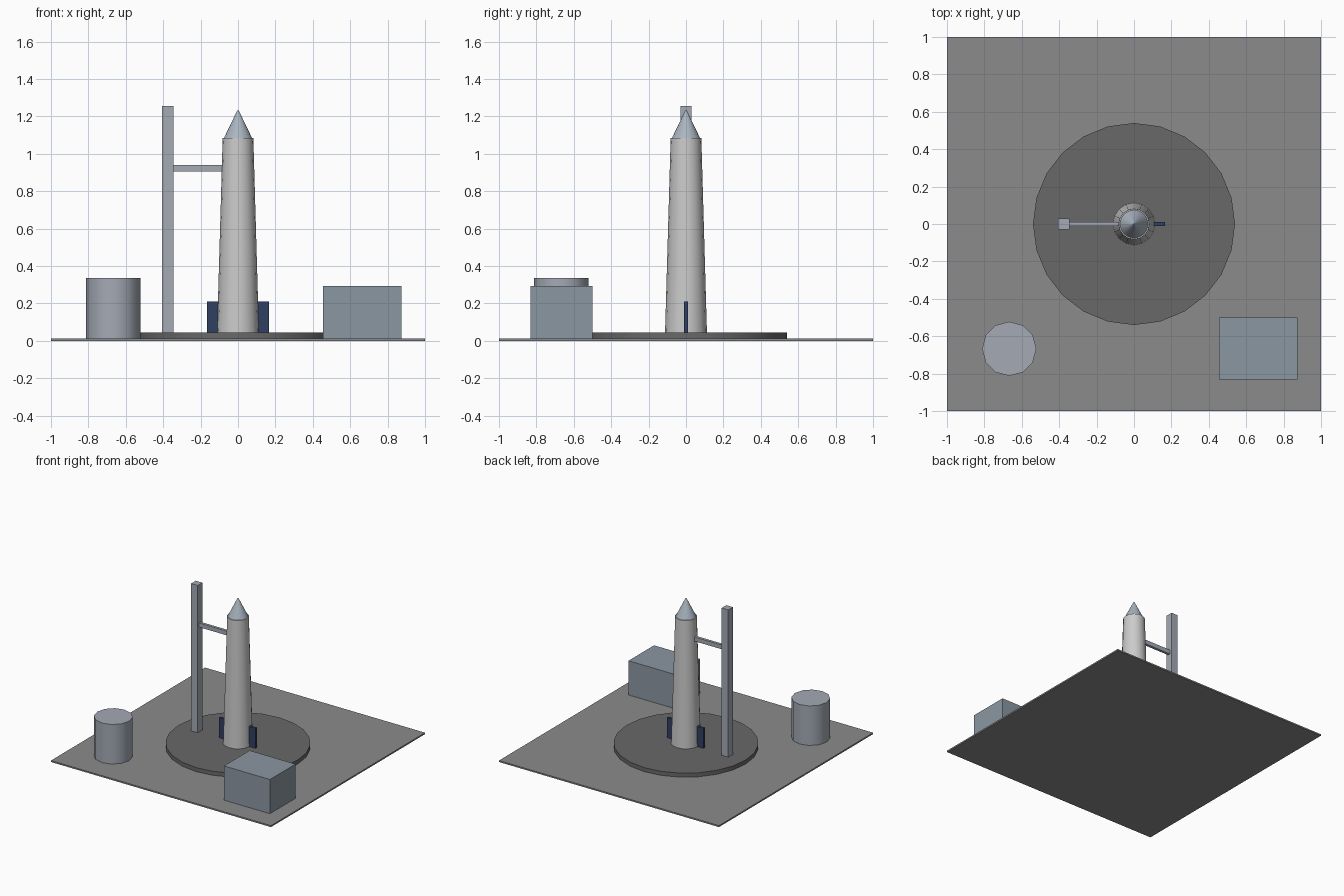
import bpy
import math

if "Cube" in bpy.data.objects:
    bpy.data.objects.remove(bpy.data.objects["Cube"])


def material(name, rgb):
    m = bpy.data.materials.new(name)
    m.diffuse_color = (*rgb, 1)
    m.use_nodes = True
    m.node_tree.nodes["Principled BSDF"].inputs["Base Color"].default_value = m.diffuse_color
    return m


concrete = material("concrete", (0.26, 0.26, 0.26))
asphalt = material("asphalt", (0.14, 0.14, 0.14))
white = material("white_paint", (0.82, 0.82, 0.84))
steel = material("steel", (0.37, 0.40, 0.46))
nose_grey = material("nose_grey", (0.40, 0.46, 0.53))
wall = material("wall", (0.26, 0.31, 0.36))
navy = material("navy", (0.03, 0.05, 0.12))


def box(name, lo, hi, mat):
    """Box between two opposite corners."""
    centre = [(a + b) / 2 for a, b in zip(lo, hi)]
    bpy.ops.mesh.primitive_cube_add(size=1, location=centre)
    ob = bpy.context.object
    ob.name = name
    ob.scale = [b - a for a, b in zip(lo, hi)]
    bpy.ops.object.transform_apply(location=False, rotation=False, scale=True)
    ob.data.materials.append(mat)
    return ob


def tapered(name, x, y, z0, z1, r0, r1, sides, mat):
    """Upright round part with smooth sides and sharp rims."""
    bpy.ops.mesh.primitive_cone_add(vertices=sides, radius1=r0, radius2=r1,
                                    depth=z1 - z0, location=(x, y, (z0 + z1) / 2))
    ob = bpy.context.object
    ob.name = name
    bpy.ops.object.shade_smooth_by_angle(angle=math.radians(40))
    ob.data.materials.append(mat)
    return ob


# Site and launch pad
box("ground_slab", (-1, -1, 0), (1, 1, 0.012), concrete)
tapered("launch_pad", 0, 0, 0.004, 0.045, 0.54, 0.54, 24, asphalt)

# Rocket
tapered("rocket_body", 0, 0, 0.045, 1.085, 0.112, 0.082, 16, white)
tapered("nose_cone", 0, 0, 1.085, 1.232, 0.075, 0.004, 16, nose_grey)
for side, name in ((-1, "left_fin"), (1, "right_fin")):
    xs = sorted((side * 0.085, side * 0.165))
    box(name, (xs[0], -0.01, 0.045), (xs[1], 0.01, 0.21), navy)

# Service tower with its arm
box("service_tower", (-0.405, -0.03, 0.045), (-0.345, 0.03, 1.255), steel)
box("service_arm", (-0.36, -0.011, 0.905), (-0.08, 0.011, 0.94), steel)

# Fuel tank and control building
tapered("fuel_tank", -0.667, -0.667, 0.012, 0.337, 0.145, 0.145, 12, steel)
box("control_building", (0.455, -0.832, 0.012), (0.873, -0.5, 0.293), wall)
